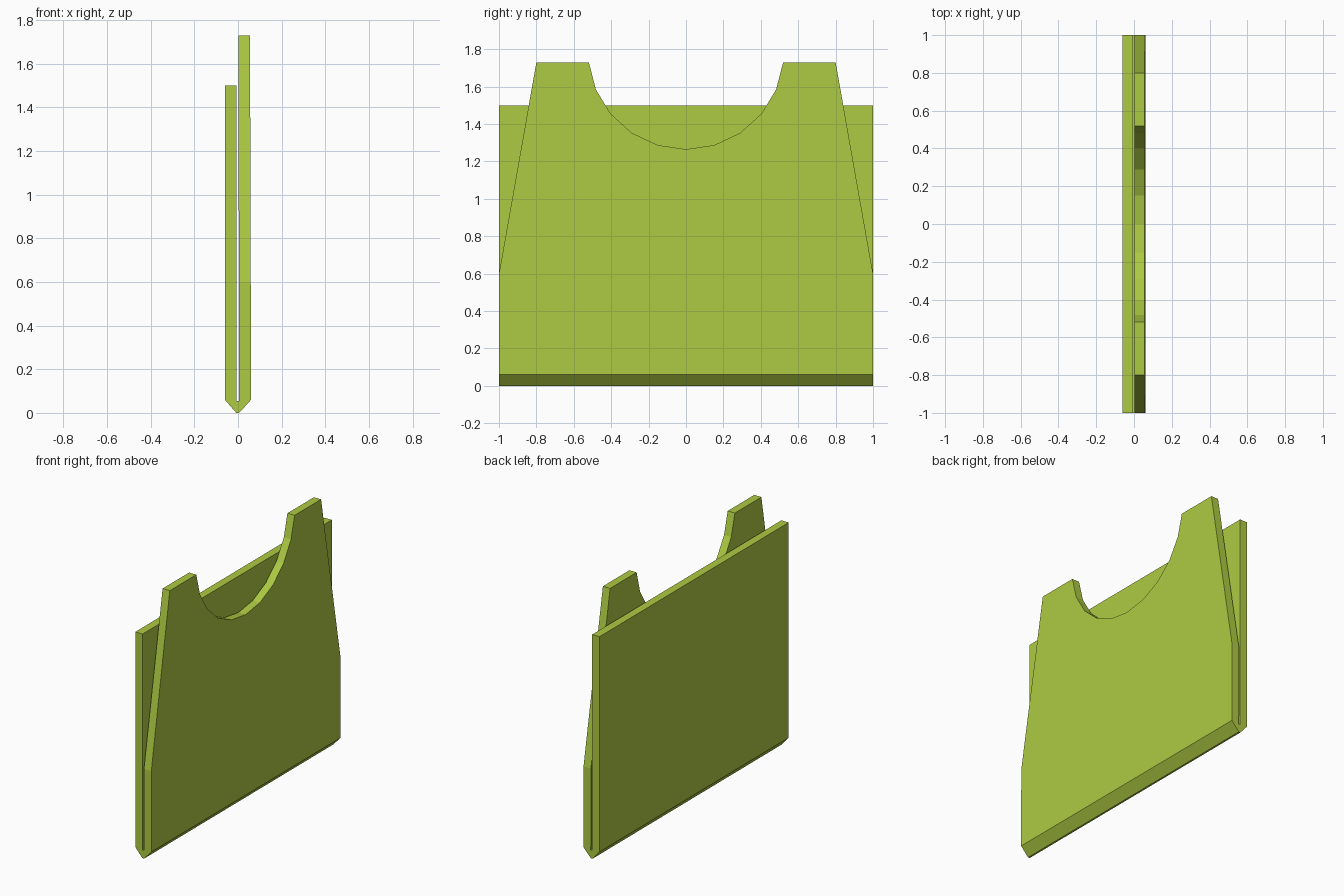
import bpy, bmesh, math
from mathutils import Vector

if "Cube" in bpy.data.objects:
    bpy.data.objects.remove(bpy.data.objects["Cube"])


def add_prism(bm, outline, direction):
    """Closed prism from an outline swept along a direction."""
    base = [bm.verts.new(p) for p in outline]
    face = bm.faces.new(base)
    res = bmesh.ops.extrude_face_region(bm, geom=[face], use_keep_orig=True)
    top = [v for v in res["geom"] if isinstance(v, bmesh.types.BMVert)]
    bmesh.ops.translate(bm, verts=top, vec=Vector(direction))


def make_object(name, bm):
    bmesh.ops.recalc_face_normals(bm, faces=bm.faces)
    mesh = bpy.data.meshes.new(name)
    bm.to_mesh(mesh)
    bm.free()
    obj = bpy.data.objects.new(name, mesh)
    bpy.context.collection.objects.link(obj)
    return obj


# Folded sheet: a narrow U with a V-shaped crease, swept along y
section = [(-0.06, 1.5), (-0.06, 0.06), (-0.008, 0), (0.005, 0), (0.06, 0.06),
           (0.055, 1.73), (0.002, 1.73), (0.005, 0.055), (-0.006, 0.055),
           (-0.006, 1.5)]
bm = bmesh.new()
add_prism(bm, [(x, -1, z) for x, z in section], (0, 2, 0))
holder = make_object("folded_pocket", bm)

# Cutter for the front panel: round notch and two slanted sides
X0, DEPTH = -0.002, 0.2
R, CZ, HALF = 0.523, 1.788, math.asin(0.52 / 0.523)
STEPS = 10
notch = []
for i in range(STEPS + 1):
    a = -HALF + 2 * HALF * i / STEPS
    notch.append((X0, R * math.sin(a), CZ - R * math.cos(a)))
notch += [(X0, 0.52, 1.85), (X0, -0.52, 1.85)]
bm = bmesh.new()
add_prism(bm, notch, (DEPTH, 0, 0))
slope = 0.2 / (1.73 - 0.6)
for s in (-1, 1):
    side = [(1 + 0.1 * slope, 0.5), (0.8 - 0.1 * slope, 1.83), (1.2, 1.83), (1.2, 0.5)]
    add_prism(bm, [(X0, s * y, z) for y, z in side], (DEPTH, 0, 0))
cutter = make_object("front_cutter", bm)
cutter.hide_render = True

mod = holder.modifiers.new("front_shape", 'BOOLEAN')
mod.operation = 'DIFFERENCE'
mod.solver = 'EXACT'
mod.object = cutter
bpy.context.view_layer.objects.active = holder
holder.select_set(True)
bpy.ops.object.modifier_apply(modifier=mod.name)
bpy.data.objects.remove(cutter)

# Lime green colour
mat = bpy.data.materials.new("lime_green")
mat.diffuse_color = (0.42, 0.59, 0.055, 1)
mat.use_nodes = True
mat.node_tree.nodes["Principled BSDF"].inputs["Base Color"].default_value = mat.diffuse_color
holder.data.materials.clear()
holder.data.materials.append(mat)
